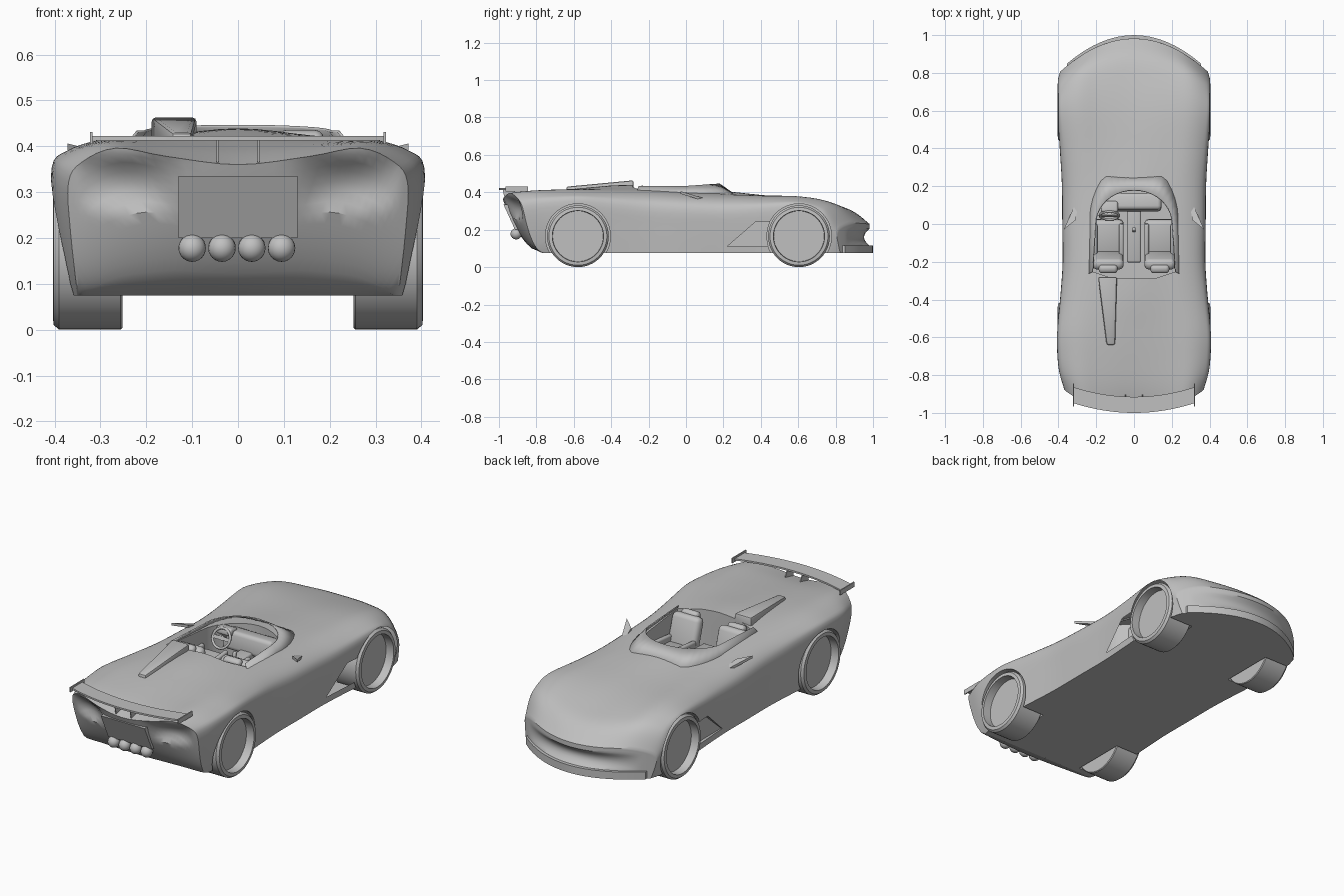
import bpy, bmesh, math
from mathutils import Vector, Matrix

old = bpy.data.objects.get("Cube")
if old:
    bpy.data.objects.remove(old, do_unlink=True)

paint = bpy.data.materials.new("plain grey")
paint.use_nodes = True
GREY = (0.53, 0.53, 0.53, 1)
paint.diffuse_color = GREY
paint.node_tree.nodes["Principled BSDF"].inputs["Base Color"].default_value = GREY

FLOOR = 0.075


def make(name, verts, faces, matrix=None):
    """Welded mesh object with outward normals."""
    bm = bmesh.new()
    vs = [bm.verts.new(v) for v in verts]
    for f in faces:
        bm.faces.new([vs[i] for i in f])
    bmesh.ops.remove_doubles(bm, verts=bm.verts, dist=1e-5)
    bmesh.ops.recalc_face_normals(bm, faces=bm.faces)
    mesh = bpy.data.meshes.new(name)
    bm.to_mesh(mesh)
    bm.free()
    mesh.materials.append(paint)
    obj = bpy.data.objects.new(name, mesh)
    if matrix:
        mesh.transform(matrix)
    bpy.context.collection.objects.link(obj)
    return obj


def activate(obj):
    bpy.ops.object.select_all(action="DESELECT")
    obj.select_set(True)
    bpy.context.view_layer.objects.active = obj


def smooth(obj, degrees=35):
    activate(obj)
    bpy.ops.object.shade_smooth_by_angle(angle=math.radians(degrees))
    return obj


def bevel(obj, width, segments=3):
    mod = obj.modifiers.new("bevel", "BEVEL")
    mod.width, mod.segments = width, segments
    activate(obj)
    bpy.ops.object.modifier_apply(modifier=mod.name)
    return smooth(obj)


def cut(obj, cutter):
    mod = obj.modifiers.new("cut", "BOOLEAN")
    mod.operation, mod.solver, mod.object = "DIFFERENCE", "EXACT", cutter
    cutter.hide_render = True
    activate(obj)
    bpy.ops.object.modifier_apply(modifier=mod.name)
    bpy.data.objects.remove(cutter, do_unlink=True)


def prism(name, outline, axis, a, b, matrix=None):
    """Extrude a 2D outline along x (outline in y, z) or z (outline in x, y)."""
    n = len(outline)
    place = (lambda p, h: (h, *p)) if axis == "x" else (lambda p, h: (*p, h))
    verts = [place(p, h) for h in (a, b) for p in outline]
    faces = [(i, (i + 1) % n, n + (i + 1) % n, n + i) for i in range(n)]
    return make(name, verts, faces + [range(n), range(n, 2 * n)], matrix)


def box(name, centre, size, tilt=0.0, round_=0.0):
    corners = [(x, y, z) for x in (-.5, .5) for y in (-.5, .5) for z in (-.5, .5)]
    faces = [(0, 1, 3, 2), (4, 5, 7, 6), (0, 1, 5, 4), (2, 3, 7, 6), (0, 2, 6, 4), (1, 3, 7, 5)]
    place = Matrix.Translation(centre) @ Matrix.Rotation(tilt, 4, "X") @ Matrix.Diagonal((*size, 1))
    obj = make(name, corners, faces, place)
    return bevel(obj, round_) if round_ else obj


def grid_faces(rows, cols, start=0):
    return [(start + r * cols + c, start + r * cols + c + 1,
             start + (r + 1) * cols + c + 1, start + (r + 1) * cols + c)
            for r in range(rows - 1) for c in range(cols - 1)]


def spline(keys, steps):
    """Smooth curve through key points of any dimension."""
    out = []
    for i in range(len(keys) - 1):
        p = [Vector(keys[min(max(i + k, 0), len(keys) - 1)]) for k in (-1, 0, 1, 2)]
        for s in range(steps):
            t = s / steps
            out.append(p[1] + 0.5 * t * ((p[2] - p[0]) + t * (2 * p[0] - 5 * p[1] + 4 * p[2] - p[3]
                       + t * (3 * (p[1] - p[2]) + p[3] - p[0]))))
    return out + [Vector(keys[-1])]


def lathe(name, profile, centre, segments=48):
    """Spin (x, radius) pairs about the x axis."""
    verts = [(x, r * math.cos(a), r * math.sin(a)) for x, r in profile
             for a in (2 * math.pi * k / segments for k in range(segments + 1))]
    return make(name, verts, grid_faces(len(profile), segments + 1), Matrix.Translation(centre))


# Body stations: y, plan curve, overhang, half width, centre z, crest z, shoulder z, sill half width
STATIONS = [
    (-.76, 0, -.41, .37, .36, .396, .32, .35),
    (-.72, 0, -.25, .395, .388, .408, .338, .36),
    (-.66, 0, -.09, .405, .407, .413, .348, .38),
    (-.56, 0, 0, .405, .422, .415, .352, .385),
    (-.38, 0, 0, .388, .437, .41, .335, .375),
    (-.2, 0, 0, .376, .438, .402, .315, .365),
    (0, 0, 0, .378, .425, .39, .305, .365),
    (.2, 0, 0, .38, .407, .382, .3, .365),
    (.38, 0, 0, .39, .388, .38, .31, .375),
    (.6, 0, 0, .405, .366, .378, .325, .39),
    (.77, -.35, 0, .405, .335, .355, .29, .39),
    (.89, -.8, 0, .402, .3, .315, .245, .385),
    (.982, -1.15, 0, .39, .23, .235, .185, .37),
]


def section(st):
    _, _, _, w, zc, zf, zs, wb = st
    half = [(.42 * w, .5 * (zc + zf)), (.72 * w, zf), (.92 * w, zs + .6 * (zf - zs)),
            (w, zs), (.75 * w + .25 * wb, .55 * zs + .45 * FLOOR), (wb, FLOOR)]
    return spline([(-x, z) for x, z in reversed(half)] + [(0, zc)] + half, 4)


def on_station(st, x, z):
    overhang = st[2] * (1 - 3.2 * x * x) * math.sqrt(max(z - FLOOR, 0))
    return (x, st[0] + st[1] * x * x + overhang, z)


def bump(value, centre, reach):
    return max(0, 1 - ((value - centre) / reach) ** 2)


def build_body():
    stations = spline(STATIONS, 5)
    tops = [section(s) for s in stations]
    cols = len(tops[0])
    under = [[(s[7] * (2 * j / (cols - 1) - 1), FLOOR) for j in range(cols)] for s in stations]
    verts, faces = [], []
    for layer in (tops, under):
        faces += grid_faces(len(stations), cols, len(verts))
        verts += [on_station(s, *p) for s, row in zip(stations, layer) for p in row]
    # Nose and tail faces, with the mouth and the tail light hollows pressed in
    rows = 15
    for end, push, x0, x_reach, z0, z_reach in ((-1, -.03, 0, .33, .16, .045), (0, .035, .24, .11, .32, .06)):
        faces += grid_faces(rows, cols, len(verts))
        for r in range(rows):
            inside = 0 < r < rows - 1
            for a, b in zip(tops[end], under[end]):
                x, z = Vector(a).lerp(Vector(b), (r / (rows - 1)) ** 1.2)
                p = Vector(on_station(stations[end], x, z))
                p.y += inside * push * bump(abs(x), x0, x_reach) * bump(z, z0, z_reach)
                verts.append(p)
    return make("body", verts, faces)


body = build_body()

# Wheels and wheel wells
R = 0.165
for end, y in (("rear", -.578), ("front", .604)):
    for side, s in (("left", 1), ("right", -1)):
        well = [(s * .245, 0), (s * .245, R + .009), (s * .5, R + .009), (s * .5, 0)]
        cut(body, lathe("well_cutter", well, (0, y, R)))
        tyre = [(.252, 0), (.252, R - .004), (.256, R), (.39, R), (.402, R - .01), (.404, .137), (.36, .135), (.36, 0)]
        smooth(lathe(f"{end}_{side}_wheel", [(s * x, r) for x, r in tyre], (0, y, R)), 30)

# Cockpit opening and hollows behind the front wheels
arc = [(math.cos(math.pi * k / 20), math.sin(math.pi * k / 20)) for k in range(21)]
opening = [(.21 * c, .18 * s) for c, s in arc] + [(-.225, -.25), (-.12, -.285), (.12, -.285), (.225, -.25)]
cut(body, prism("cockpit_cutter", opening, "z", .17, .7))
scoop = [(.22, .11), (.37, .24), (.46, .24), (.46, .11)]
for s in (1, -1):
    cut(body, prism("scoop_cutter", scoop, "x", s * .362, s * .5))
smooth(body, 32)

# Wraparound screen with a flat front
rim = [(1.08, -1.4)] + arc + [(-1.08, -1.4)]
top = [(.205 * c, .18 * s, .434 + .013 * max(s, 0)) for c, s in rim]
base = [(.25 * c, min(.255, .33 * s) if s > 0 else .2 * s, .375 + .02 * max(s, 0)) for c, s in rim]
screen = make("screen", base + top, grid_faces(2, len(rim)))
screen.modifiers.new("thickness", "SOLIDIFY").thickness = .006
smooth(screen)

# Seats, console, dashboard and steering wheel
for side, s in (("left", 1), ("right", -1)):
    x = s * .137
    box(f"{side}_seat_cushion", (x, -.07, .25), (.165, .19, .09), .1, .025)
    box(f"{side}_seat_back", (x, -.19, .325), (.165, .06, .2), .3, .025)
    box(f"{side}_headrest", (x, -.235, .405), (.1, .045, .06), .3, .018)
    for k in (-1, 1):
        box(f"{side}_seat_bolster", (x + k * .07, -.08, .275), (.025, .17, .1), .1, .01)
box("console", (0, -.04, .24), (.075, .32, .14), .06, .01)
box("gear_lever", (0, -.03, .325), (.018, .018, .05), -.2, .005)
box("dashboard", (0, .115, .34), (.29, .09, .1), -.15, .02)
box("instrument_hood", (-.13, .09, .385), (.09, .06, .04), -.2, .012)
bpy.ops.mesh.primitive_torus_add(major_radius=.05, minor_radius=.007, major_segments=28, minor_segments=8,
                                 location=(-.13, .045, .36), rotation=(math.radians(65), 0, 0))
wheel = bpy.context.object
wheel.name = "steering_wheel"
wheel.data.materials.append(paint)
smooth(wheel, 60)
box("steering_spoke", (-.13, .045, .36), (.095, .01, .018), -.4)
box("steering_column", (-.13, .075, .35), (.025, .07, .025), -.4)

# Tapered fairing behind the driver
fairing = [(-.19, -.28, .38), (-.09, -.28, .38), (-.09, -.28, .464), (-.19, -.28, .464),
           (-.145, -.64, .38), (-.1, -.64, .38), (-.1, -.64, .43), (-.145, -.64, .43)]
sides = [(i, (i + 1) % 4, 4 + (i + 1) % 4, 4 + i) for i in range(4)]
bevel(make("fairing", fairing, sides + [range(4), range(4, 8)]), .01, 2)

# Mirror blades, sloping down to the front
slope = Matrix.Identity(4)
slope[2][1] = -.3
for side, s in (("left", 1), ("right", -1)):
    blade = [(s * x, y) for x, y in ((.29, .12), (.318, .09), (.372, -.03), (.31, .02))]
    prism(f"{side}_mirror", blade, "z", .383, .397, slope)


def ribbon(name, half, front, back, curve, low, high):
    """Flat strip curved in plan."""
    xs = [half * k / 8 for k in range(-8, 9)]
    outline = [(x, front + curve * x * x) for x in xs] + [(x, back + curve * x * x) for x in reversed(xs)]
    return smooth(prism(name, outline, "z", low, high))


# Front splitter, rear wing and tail details
ribbon("front_splitter", .355, 1.0, .93, -1.2, FLOOR, .115)
ribbon("rear_wing", .32, -.915, -1.0, .5, .413, .422)
for s in (1, -1):
    box("wing_endplate", (s * .32, -.905, .418), (.006, .12, .026))
    pylon = [(-.965, .345), (-.89, .355), (-.92, .416), (-.98, .416)]
    prism("wing_support", pylon, "x", s * .045 - .002, s * .045 + .002)
prism("tail_panel", [(-.914, .2), (-.976, .335), (-.94, .335), (-.88, .2)], "x", -.13, .13)
for x in (-.1, -.035, .03, .095):
    bpy.ops.mesh.primitive_uv_sphere_add(segments=20, ring_count=12, radius=.03, location=(x, -.908, .178))
    pipe = bpy.context.object
    pipe.name = "exhaust"
    pipe.data.materials.append(paint)
    smooth(pipe, 60)
